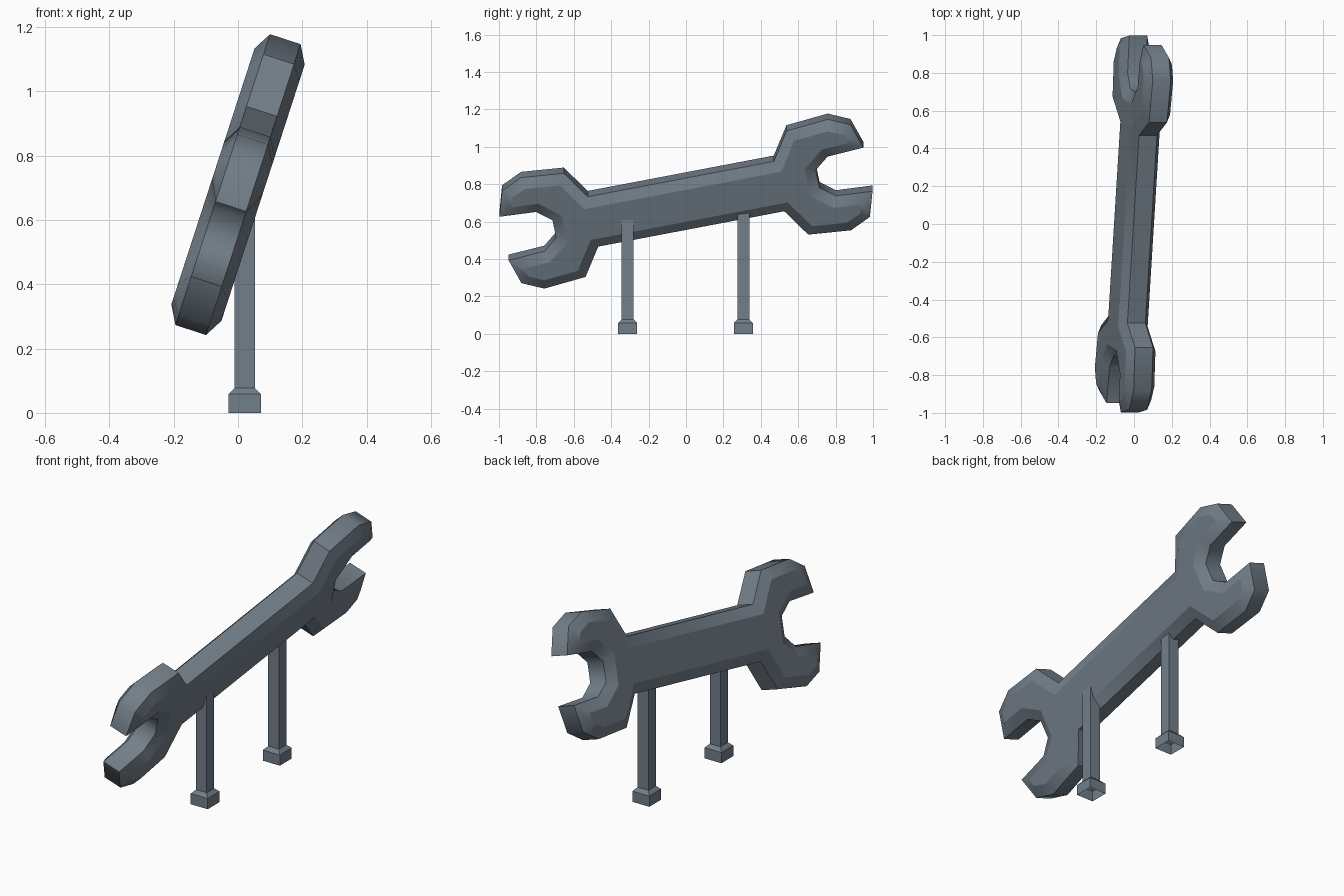
import bpy, bmesh, math
from mathutils import Vector, Matrix

if "Cube" in bpy.data.objects:
    bpy.data.objects.remove(bpy.data.objects["Cube"])

steel = bpy.data.materials.new("blue_grey_steel")
steel.diffuse_color = (0.17, 0.21, 0.25, 1)
steel.use_nodes = True
steel.node_tree.nodes["Principled BSDF"].inputs["Base Color"].default_value = steel.diffuse_color


def finish(name, bm):
    bmesh.ops.recalc_face_normals(bm, faces=bm.faces)
    mesh = bpy.data.meshes.new(name)
    bm.to_mesh(mesh)
    bm.free()
    mesh.materials.append(steel)
    obj = bpy.data.objects.new(name, mesh)
    bpy.context.collection.objects.link(obj)
    return obj


def bridge(bm, rings):
    for a, b in zip(rings, rings[1:]):
        n = len(a)
        for i in range(n):
            j = (i + 1) % n
            bm.faces.new((a[i], a[j], b[j], b[i]))


def inset(pts, d):
    """Mitred inward offset of a counter-clockwise outline."""
    out = []
    for i, p in enumerate(pts):
        e1 = (p - pts[i - 1]).normalized()
        e2 = (pts[(i + 1) % len(pts)] - p).normalized()
        n1, n2 = Vector((-e1.y, e1.x)), Vector((-e2.y, e2.x))
        out.append(p + (n1 + n2) * d / (1 + n1.dot(n2)))
    return out


# Wrench: one quarter of the outline, mirrored to both jaws and both ends.
# The right end runs from the lower neck round the lower jaw, mouth and upper jaw.
quarter = [(0.507, 0.143), (0.607, 0.297), (0.836, 0.318), (0.95, 0.264),
           (0.992, 0.125), (0.795, 0.113), (0.718, 0.051)]
half = [(x, -y) for x, y in quarter] + quarter[::-1]
outline = [Vector(p) for p in half + [(-x, -y) for x, y in half]]
face = inset(outline, 0.055)

bm = bmesh.new()
rings = [[bm.verts.new((p.x, p.y, w)) for p in ring]
         for ring, w in ((face, -0.082), (outline, -0.05), (outline, 0.05), (face, 0.082))]
bridge(bm, rings)
for cap in (rings[0], rings[-1]):
    bm.faces.new(cap)
bm.normal_update()
bmesh.ops.triangulate(bm, faces=[f for f in bm.faces if len(f.verts) > 4])

# Stand it up along y, slope the handle, then lean it towards +x
stand = Matrix(((0, 0, 1), (1, 0, 0), (0, 1, 0))).to_4x4()
bm.transform(Matrix.Translation((0, 0, 0.71)) @ Matrix.Rotation(math.radians(18), 4, 'Y')
             @ stand @ Matrix.Rotation(math.radians(11.3), 4, 'Z'))
wrench = finish("wrench", bm)
bpy.context.view_layer.objects.active = wrench
wrench.select_set(True)
bpy.ops.object.shade_smooth_by_angle(angle=math.radians(51.5))
for poly in wrench.data.polygons:      # the two broad sides stay flat
    if len(poly.vertices) == 3:
        poly.use_smooth = False


# Square posts with a stepped foot, open underneath
def post(name, y, top):
    bm = bmesh.new()
    rings = [[bm.verts.new((0.021 + sx * r, y + sy * r, z))
              for sx, sy in ((-1, -1), (1, -1), (1, 1), (-1, 1))]
             for r, z in ((0.051, 0), (0.051, 0.058), (0.032, 0.077), (0.032, top))]
    bridge(bm, rings)
    bm.faces.new(rings[-1])
    finish(name, bm)


post("front_post", -0.312, 0.63)
post("back_post", 0.307, 0.70)
